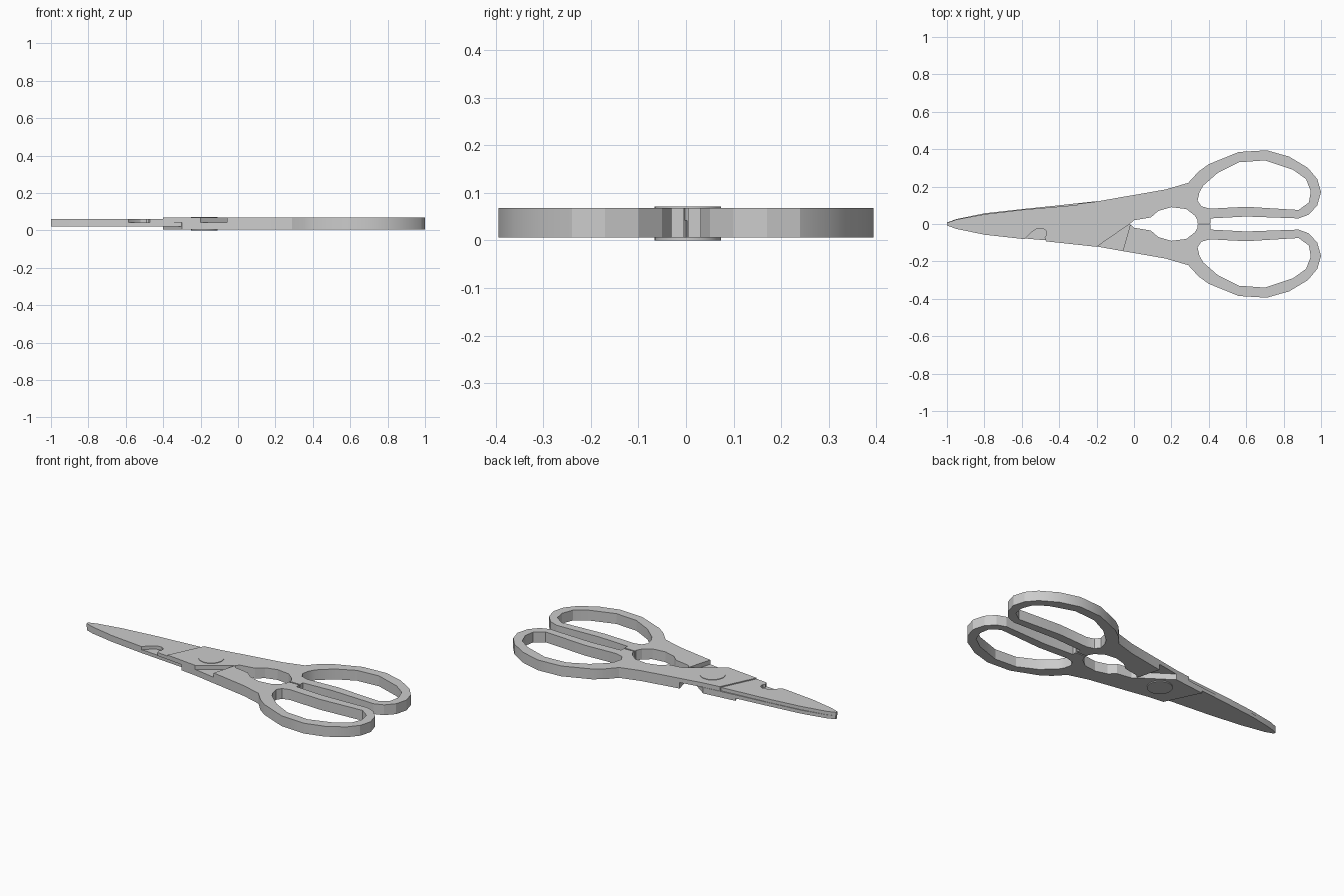
import bpy, bmesh, math

if "Cube" in bpy.data.objects:
    bpy.data.objects.remove(bpy.data.objects["Cube"])

Z_BOTTOM, Z_SPLIT, Z_TOP = 0.006, 0.042, 0.068


def prism(name, outline, z0, z1, side=1, hole=None):
    """Extrude a flat outline (with optional hole); side=-1 mirrors it across y."""
    bm = bmesh.new()
    edges = []
    for loop in [outline] + ([hole] if hole else []):
        vs = [bm.verts.new((x, y * side, z0)) for x, y in loop]
        edges += [bm.edges.new((vs[i - 1], vs[i])) for i in range(len(vs))]
    bmesh.ops.triangle_fill(bm, use_beauty=True, use_dissolve=False, edges=edges)
    ext = bmesh.ops.extrude_face_region(bm, geom=bm.faces[:], use_keep_orig=True)
    top = [g for g in ext["geom"] if isinstance(g, bmesh.types.BMVert)]
    bmesh.ops.translate(bm, verts=top, vec=(0, 0, z1 - z0))
    bmesh.ops.recalc_face_normals(bm, faces=bm.faces[:])
    mesh = bpy.data.meshes.new(name)
    bm.to_mesh(mesh)
    bm.free()
    ob = bpy.data.objects.new(name, mesh)
    bpy.context.collection.objects.link(ob)
    bpy.ops.object.select_all(action='DESELECT')
    ob.select_set(True)
    bpy.context.view_layer.objects.active = ob
    bpy.ops.object.shade_smooth_by_angle(angle=math.radians(20))
    return ob


# Handle: inner teardrop edge, stop pad, finger loop, outer edge
handle = [(-.02, .002), (0, .02), (.09, .035), (.13, .07), (.2, .09), (.28, .08),
          (.325, .045), (.34, .02), (.34, .004), (.41, .004), (.41, .03), (.6, .04),
          (.88, .03), (.935, .05), (.98, .1), (1, .17), (.98, .24), (.93, .3),
          (.83, .36), (.71, .394), (.56, .385), (.4, .32), (.345, .28), (.29, .22),
          (.17, .185), (0, .155), (-.06, .145)]
finger_hole = [(.35, .17), (.34, .125), (.36, .095), (.405, .082), (.6, .092), (.88, .075),
               (.935, .115), (.945, .175), (.92, .24), (.85, .29), (.7, .34),
               (.56, .33), (.45, .275), (.37, .205)]
# Half-thickness lap joint that crosses over at the pivot
lap = [(-.02, .002), (-.06, .145), (-.2, .12), (-.3, .108), (-.4, -.1), (-.2, -.122)]

# Blade profiles: shared spine and tip, notched or plain cutting edge
spine = [(-.3, .102), (-.6, .076), (-.8, .052), (-.95, .024), (-1, .006),
         (-1, -.008), (-.95, -.026), (-.8, -.057), (-.585, -.081)]
notch = [(-.55, -.045), (-.52, -.026), (-.49, -.023), (-.47, -.035),
         (-.468, -.06), (-.478, -.07), (-.47, -.093)]
root = [(-.4, -.1)]

for label, side, lap_z, blade_z, edge in (
        ("upper", 1, (Z_SPLIT, Z_TOP), (Z_SPLIT, .062), notch),
        ("lower", -1, (Z_BOTTOM, Z_SPLIT), (.021, Z_SPLIT), [])):
    prism(label + "_handle", handle, Z_BOTTOM, Z_TOP, side, finger_hole)
    prism(label + "_lap_joint", lap, *lap_z, side)
    prism(label + "_blade", spine + edge + root, *blade_z, side)

# Pivot rivet through both halves
circle = [(-.18 + .07 * math.cos(a * math.tau / 24), .004 + .07 * math.sin(a * math.tau / 24))
          for a in range(24)]
prism("pivot_rivet", circle, 0, .071)
